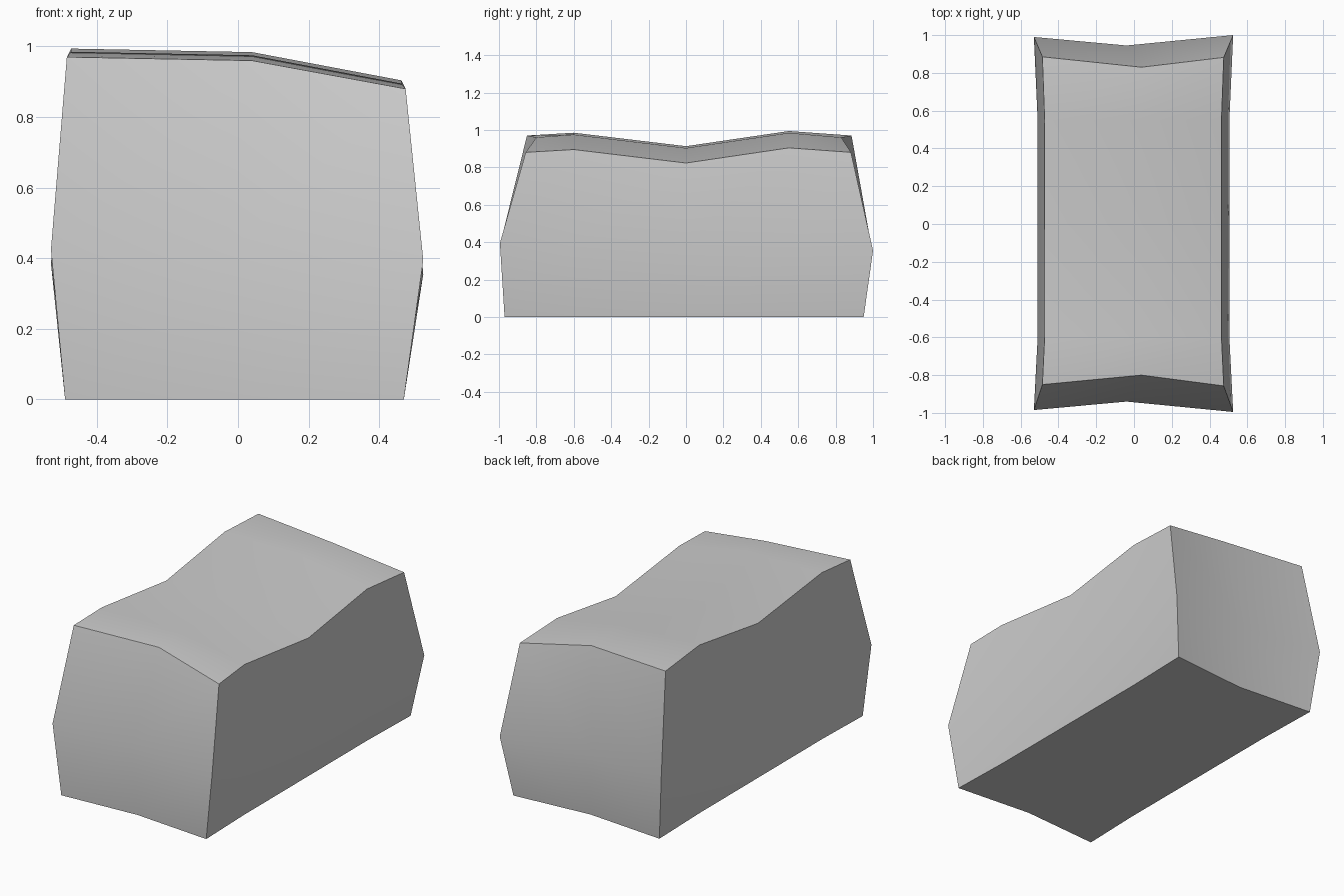
import bpy
import bmesh
import math

cube = bpy.data.objects.get("Cube")
if cube:
    bpy.data.objects.remove(cube, do_unlink=True)

stone = bpy.data.materials.new("pale_grey")
stone.use_nodes = True
grey = (0.6, 0.6, 0.6, 1.0)
stone.diffuse_color = grey
stone.node_tree.nodes["Principled BSDF"].inputs["Base Color"].default_value = grey

# One layer per height: x of left edge, middle and right edge,
# y of front edge and back edge (at left, middle, right), and pinch of the sides
LAYERS = [
    dict(x=(-0.49, -0.01, 0.47), front=(-0.96, -0.93, -0.97),
         back=(0.95, 0.91, 0.95), pinch=0.01),
    dict(x=(-0.53, -0.04, 0.525), front=(-0.985, -0.94, -0.995),
         back=(0.99, 0.945, 1.0), pinch=0.02),
    dict(x=(-0.485, 0.04, 0.475), front=(-0.85, -0.80, -0.857),
         back=(0.885, 0.83, 0.882), pinch=0.012),
]
INNER_Y = (-0.6, 0.0, 0.55)
TOP_ACROSS = (0.97, 0.96, 0.88)                  # drop towards one side
TOP_ALONG = (0.0, 0.015, -0.057, 0.024, 0.0)     # saddle along the length
MIDDLE_ALONG = (0.41, 0.41, 0.40, 0.39, 0.37)
NX, NY, NZ = 2, 4, 2


def point(i, j, k):
    layer = LAYERS[k]
    y = (layer["front"][i], *INNER_Y, layer["back"][i])[j]
    side = i - 1
    x = layer["x"][i] - side * layer["pinch"] * (0 < j < NY)
    if k == 0:
        z = 0.0
    elif k == 1:
        z = MIDDLE_ALONG[j] - 0.015 * side
    else:
        z = TOP_ACROSS[i] + TOP_ALONG[j]
    return x, y, z


# Block: a gridded box whose six sides share the points above
bm = bmesh.new()
verts = {}


def vert(key):
    if key not in verts:
        verts[key] = bm.verts.new(point(*key))
    return verts[key]


def add_side(count_u, count_v, place):
    for u in range(count_u):
        for v in range(count_v):
            ring = ((u, v), (u + 1, v), (u + 1, v + 1), (u, v + 1))
            bm.faces.new([vert(place(a, b)) for a, b in ring])


for end in (0, 1):
    add_side(NX, NY, lambda u, v: (u, v, end * NZ))
    add_side(NX, NZ, lambda u, v: (u, end * NY, v))
    add_side(NY, NZ, lambda u, v: (end * NX, u, v))

bmesh.ops.recalc_face_normals(bm, faces=bm.faces[:])
mesh = bpy.data.meshes.new("saddle_block")
bm.to_mesh(mesh)
bm.free()
mesh.materials.append(stone)

block = bpy.data.objects.new("saddle_block", mesh)
bpy.context.scene.collection.objects.link(block)

# Smooth within each side, sharp where sides meet
mesh.shade_smooth()
mesh.set_sharp_from_angle(angle=math.radians(35))
